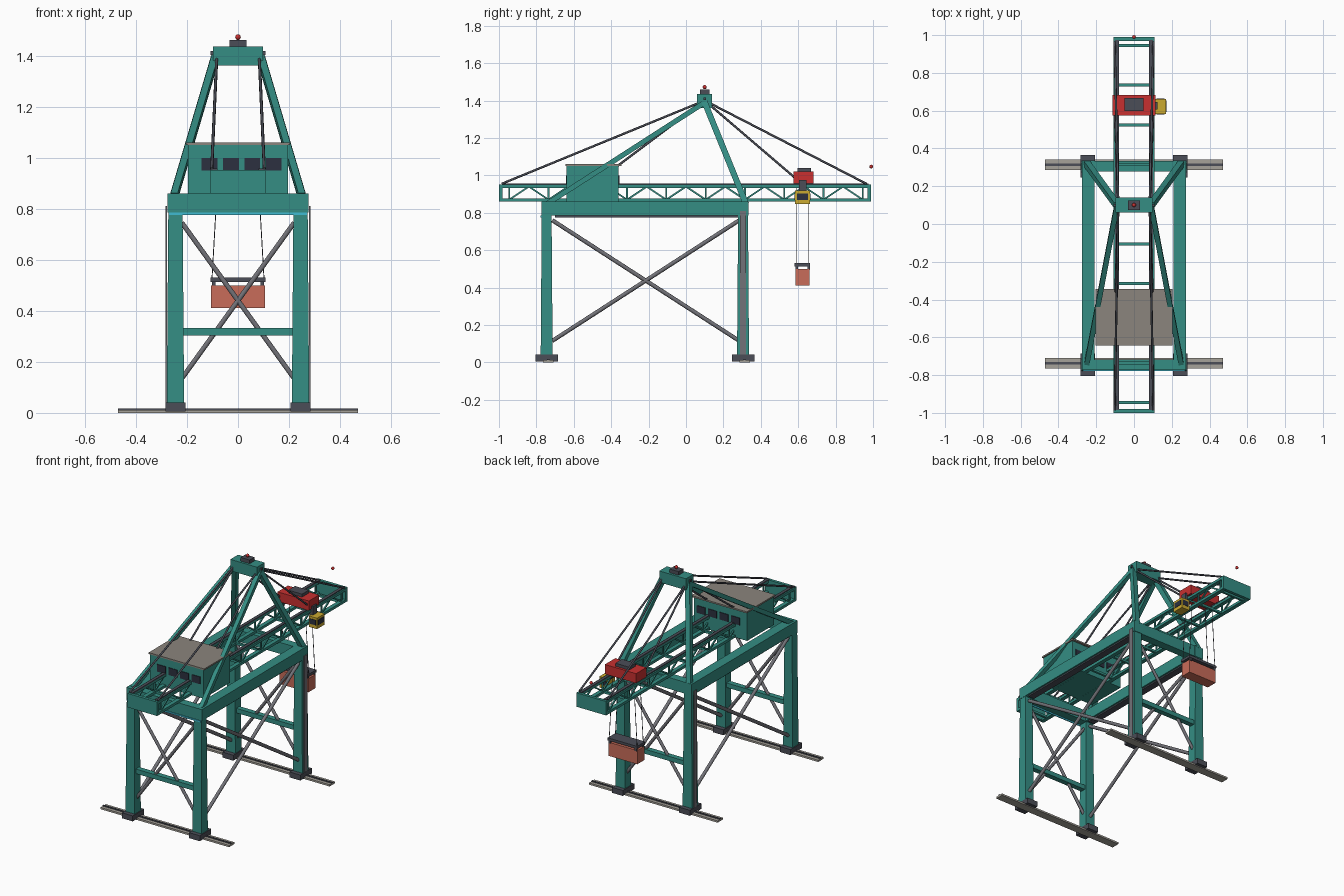
import bpy, bmesh
from mathutils import Vector, Matrix

cube = bpy.data.objects.get("Cube")
if cube:
    bpy.data.objects.remove(cube, do_unlink=True)


def material(name, r, g, b):
    m = bpy.data.materials.new(name)
    m.use_nodes = True
    m.diffuse_color = (r, g, b, 1)
    m.node_tree.nodes["Principled BSDF"].inputs["Base Color"].default_value = (r, g, b, 1)
    return m


TEAL = material("teal paint", .035, .27, .23)
DARK = material("dark steel", .07, .075, .095)
GLASS = material("dark glass", .025, .03, .05)
STEEL = material("grey steel", .17, .17, .19)
ROOF = material("roof grey", .26, .235, .205)
PAD = material("track bed", .38, .36, .32)
RED = material("red paint", .58, .03, .03)
YELLOW = material("yellow paint", .6, .4, .03)
ORANGE = material("container orange", .58, .15, .1)
CYAN = material("cyan strip", .05, .5, .65)


def finish(name, bm, mat):
    me = bpy.data.meshes.new(name)
    bm.to_mesh(me)
    bm.free()
    me.materials.append(mat)
    ob = bpy.data.objects.new(name, me)
    bpy.context.scene.collection.objects.link(ob)
    return ob


def box(name, x, y, z, mat, taper=1):
    """Box from (low, high) ranges; taper scales the top about its centre."""
    bm = bmesh.new()
    bmesh.ops.create_cube(bm, size=1)
    for v in bm.verts:
        k = taper if v.co.z > 0 else 1
        v.co = Vector([(a + b) / 2 + c * s * (b - a)
                       for (a, b), c, s in zip((x, y, z), v.co, (k, k, 1))])
    return finish(name, bm, mat)


def block(name, centre, size, mat, taper=1):
    return box(name, *[(c - s / 2, c + s / 2) for c, s in zip(centre, size)], mat, taper)


def bar(name, a, b, width, mat, sides=4):
    """Straight bar between two points, square or round."""
    a, b = Vector(a), Vector(b)
    d = b - a
    bm = bmesh.new()
    radius = width * (.7071 if sides == 4 else .5)
    bmesh.ops.create_cone(bm, cap_ends=True, segments=sides, radius1=radius,
                          radius2=radius, depth=d.length)
    if sides == 4:
        bmesh.ops.rotate(bm, verts=bm.verts, matrix=Matrix.Rotation(.785398, 3, 'Z'))
    # keep one pair of sides aligned with the x axis
    z = d.normalized()
    x = Vector((1, 0, 0)) if abs(z.x) < .95 else Vector((0, 1, 0))
    y = z.cross(x).normalized()
    rot = Matrix((y.cross(z), y, z)).transposed()
    for v in bm.verts:
        v.co = rot @ v.co + (a + b) / 2
    ob = finish(name, bm, mat)
    if sides > 4:
        for p in ob.data.polygons:
            p.use_smooth = len(p.vertices) == 4
    return ob


def ball(name, centre, radius, mat):
    bm = bmesh.new()
    bmesh.ops.create_uvsphere(bm, u_segments=12, v_segments=8, radius=radius)
    bmesh.ops.translate(bm, verts=bm.verts, vec=centre)
    ob = finish(name, bm, mat)
    for p in ob.data.polygons:
        p.use_smooth = True


FRONT, BACK, LEG = -.745, .305, .245
SIDES = (("right", -1), ("left", 1))
ENDS = (("front", FRONT), ("back", BACK))

# Portal: tracks, bogies, legs, end frames
for end, y in ENDS:
    block(end + "_track_bed", (0, y + .008, .006), (.94, .056, .012), PAD)
    block(end + "_track_rail", (0, y + .008, .014), (.94, .012, .006), DARK)
    block(end + "_cross_beam", (0, y, .822), (.55, .055, .075), TEAL)
    block(end + "_sill_beam", (0, y, .318), (.44, .035, .03), TEAL)
    for side, s in SIDES:
        label = end + "_" + side
        block(label + "_bogie", (s * LEG, y, .023), (.078, .12, .036), DARK)
        block(label + "_leg", (s * LEG, y, .42), (.068, .064, .77), TEAL, .82)
        bar(label + "_end_brace", (-s * .22, y, .135), (s * .22, y, .745), .02, STEEL, 10)

# Portal: side girders, braces and ladders
for side, s in SIDES:
    box(side + "_girder", sorted((s * .21, s * .276)), (-.772, .335), (.785, .86), TEAL)
    box(side + "_girder_flange", sorted((s * .22, s * .266)), (-.7, .28), (.776, .786), DARK)
    bar(side + "_brace_up", (s * LEG, FRONT + .03, .115), (s * LEG, BACK - .02, .76), .022, STEEL, 10)
    bar(side + "_brace_down", (s * LEG, FRONT + .03, .76), (s * LEG, BACK - .02, .115), .022, STEEL, 10)
    block(side + "_ladder", (s * .281, BACK, .415), (.005, .034, .79), STEEL)
block("front_light_strip", (0, -.774, .78), (.54, .006, .01), CYAN)

# Boom: two trusses with trolley rails, ties and end plates
ties = [-.945 + .21 * i for i in range(10)]
for side, s in SIDES:
    x = s * .095
    for part, z in (("lower", .868), ("upper", .942)):
        block(side + "_" + part + "_chord", (x, -.005, z), (.027, 1.97, .017), TEAL)
    block(side + "_trolley_rail", (s * .09, -.005, .953), (.02, 1.96, .007), DARK)
    for i, y in enumerate(ties):
        bar(f"{side}_truss_post_{i}", (x, y, .87), (x, y, .94), .009, TEAL)
        if y < .9:
            bar(f"{side}_truss_rise_{i}", (x, y, .87), (x, y + .105, .94), .009, TEAL)
            bar(f"{side}_truss_fall_{i}", (x, y + .105, .94), (x, y + .21, .87), .009, TEAL)
for i, y in enumerate(ties):
    block(f"boom_tie_{i}", (0, y, .868), (.18, .015, .015), TEAL)
for end, y in (("front", -.99), ("back", .98)):
    block(end + "_boom_plate", (0, y, .906), (.217, .02, .092), TEAL)
ball("boom_tip_lamp", (0, .99, 1.047), .01, RED)

# Mast: frame legs, head and stays
for side, s in SIDES:
    top = (s * .09, .1, 1.39)
    bar(side + "_mast_leg", top, (s * .25, .32, .85), .032, TEAL)
    bar(side + "_mast_back_leg", top, (s * .25, -.74, .85), .027, TEAL)
    for i, (y, z) in enumerate(((-.985, .955), (-.5, .95), (.62, .955), (.965, .955))):
        bar(f"{side}_stay_{i}", (s * .083, .1, 1.4), (s * .103, y, z), .012, DARK, 8)
block("mast_head", (0, .1, 1.398), (.195, .08, .075), TEAL)
block("mast_pin", (0, .1, 1.41), (.216, .014, .014), DARK)
block("mast_cap", (0, .1, 1.447), (.066, .05, .026), DARK)
ball("mast_lamp", (0, .1, 1.472), .011, RED)

# Machinery house
box("house", (-.195, .195), (-.638, -.36), (.86, 1.05), TEAL)
box("house_roof", (-.203, .203), (-.643, -.345), (1.05, 1.06), ROOF)
for i in range(4):
    for end, y in (("front", -.639), ("back", -.359)):
        block(f"house_{end}_window_{i}", (-.112 + .084 * i, y, .974), (.062, .006, .048), GLASS)

# Trolley and operator cabin
box("trolley", (-.113, .115), (.575, .683), (.957, 1.02), RED)
box("trolley_winch", (-.05, .05), (.597, .667), (1.02, 1.04), DARK)
box("cabin_hanger", (.1, .125), (.605, .645), (.91, .975), DARK)
box("cabin", (.11, .17), (.583, .663), (.846, .918), YELLOW)
block("cabin_side_window", (.17, .623, .886), (.005, .06, .034), GLASS)
for end, y in (("front", .583), ("back", .663)):
    block("cabin_" + end + "_window", (.14, y, .886), (.044, .005, .034), GLASS)

# Hoist ropes, spreader and container
for side, s in SIDES:
    for end, y in (("front", .592), ("back", .656)):
        bar(f"{side}_{end}_rope", (s * .077, y, .96), (s * .102, y, .525), .004, DARK, 6)
        block(f"{side}_{end}_twistlock", (s * .095, y, .506), (.014, .012, .022), DARK)
block("spreader", (0, .622, .522), (.215, .084, .017), DARK)
block("container", (0, .622, .455), (.21, .074, .09), ORANGE)
